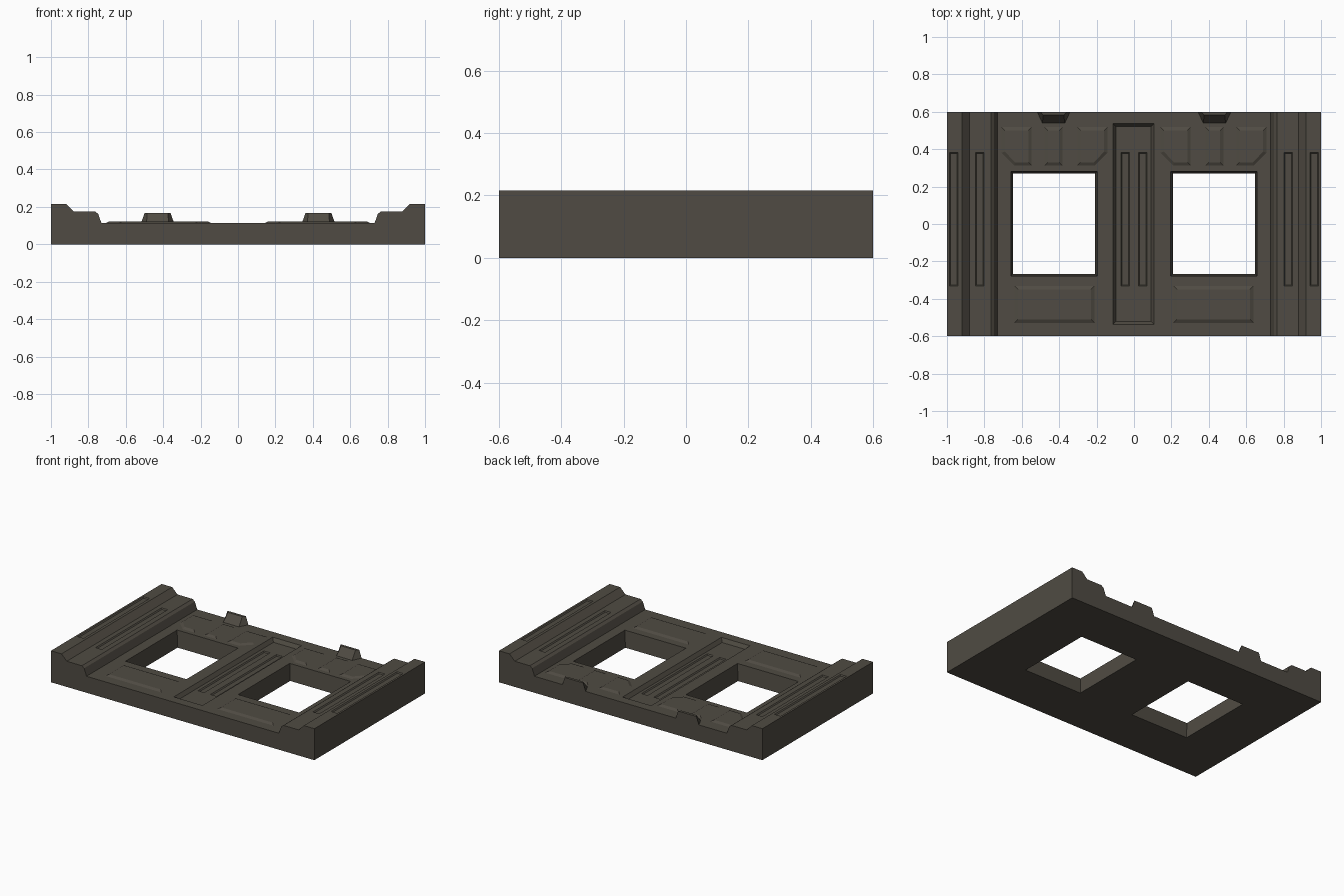
import bpy
import bmesh

if "Cube" in bpy.data.objects:
    bpy.data.objects.remove(bpy.data.objects["Cube"], do_unlink=True)

STONE = (0.08, 0.071, 0.056, 1)
mat = bpy.data.materials.new("dark_stone")
mat.use_nodes = True
mat.diffuse_color = STONE
bsdf = mat.node_tree.nodes["Principled BSDF"]
bsdf.inputs["Base Color"].default_value = STONE
bsdf.inputs["Roughness"].default_value = 0.9

BASE = 0.113      # wall face height
PANEL = 0.122     # raised panel height
STEP = 0.176      # inner pilaster height
TOP = 0.216       # outer pilaster height
BACK = 0.6


def loft(bm, lower, upper):
    """Closed solid between two matching loops of 3D points."""
    a = [bm.verts.new(p) for p in lower]
    b = [bm.verts.new(p) for p in upper]
    n = len(a)
    bm.faces.new(a[::-1])
    bm.faces.new(b)
    for i in range(n):
        j = (i + 1) % n
        bm.faces.new((a[i], a[j], b[j], b[i]))


def rect(x0, x1, y0, y1):
    return [(x0, y0), (x1, y0), (x1, y1), (x0, y1)]


def shrink(pts, d):
    """Move an outline inwards by d on each side."""
    xs, ys = [p[0] for p in pts], [p[1] for p in pts]
    cx, cy = (min(xs) + max(xs)) / 2, (min(ys) + max(ys)) / 2
    kx = 1 - 2 * d / (max(xs) - min(xs))
    ky = 1 - 2 * d / (max(ys) - min(ys))
    return [(cx + (x - cx) * kx, cy + (y - cy) * ky) for x, y in pts]


def at(pts, z):
    return [(x, y, z) for x, y in pts]


def flip(pts):
    return [(-x, y) for x, y in pts][::-1]


def make(name, bm):
    bmesh.ops.recalc_face_normals(bm, faces=bm.faces)
    mesh = bpy.data.meshes.new(name)
    bm.to_mesh(mesh)
    bm.free()
    mesh.materials.append(mat)
    obj = bpy.data.objects.new(name, mesh)
    bpy.context.scene.collection.objects.link(obj)
    return obj


def cut(target, bm):
    """Subtract the solids in bm and bake the result."""
    cutter = make("cutter", bm)
    cutter.hide_render = True
    mod = target.modifiers.new("cut", 'BOOLEAN')
    mod.operation = 'DIFFERENCE'
    mod.solver = 'EXACT'
    mod.object = cutter
    dg = bpy.context.evaluated_depsgraph_get()
    baked = bpy.data.meshes.new_from_object(target.evaluated_get(dg))
    target.modifiers.clear()
    target.data = baked
    bpy.data.objects.remove(cutter, do_unlink=True)


# Wall slab with stepped pilasters, one profile run front to back
half = [(1, 0), (1, TOP), (0.92, TOP), (0.88, STEP), (0.765, STEP),
        (0.748, 0.163), (0.73, BASE)]
profile = half + [(-x, z) for x, z in half[::-1]]
bm = bmesh.new()
loft(bm, [(x, -BACK, z) for x, z in profile], [(x, BACK, z) for x, z in profile])
wall = make("wall_slab", bm)

# Window openings and the sunken centre panel
bm = bmesh.new()
window = rect(0.195, 0.66, -0.28, 0.282)
for outline in (window, flip(window)):
    loft(bm, at(shrink(outline, 0.015), -0.02), at(outline, BASE + 0.01))
centre = rect(-0.115, 0.11, -0.54, 0.54)
DEPTH = 0.025
loft(bm, at(shrink(centre, 0.02), BASE - DEPTH), at(centre, BASE + 0.005))
cut(wall, bm)

# Shallow grooves in the pilasters and centre panel
bm = bmesh.new()
for x, z in ((0.047, BASE - DEPTH), (0.825, STEP), (0.963, TOP)):
    groove = rect(x - 0.026, x + 0.026, -0.335, 0.385)
    for outline in (groove, flip(groove)):
        loft(bm, at(shrink(outline, 0.009), z - 0.007), at(outline, z + 0.003))
cut(wall, bm)

# Raised panels above and below each window
corner = [(0.545, 0.31), (0.64, 0.31), (0.71, 0.38), (0.71, 0.52), (0.545, 0.52)]
inner = [(0.85 - x, y) for x, y in corner][::-1]
panels = {"lower_panel": rect(0.21, 0.64, -0.53, -0.33),
          "upper_outer_panel": corner,
          "upper_middle_panel": rect(0.38, 0.48, 0.31, 0.52),
          "upper_inner_panel": inner}
for name, shape in panels.items():
    for side, outline in (("left", shape), ("right", flip(shape))):
        bm = bmesh.new()
        loft(bm, at(outline, BASE - 0.001), at(shrink(outline, 0.02), PANEL))
        make(side + "_" + name, bm)

# Wedge brackets on the back edge
for side, cx in (("left", 0.43), ("right", -0.43)):
    bm = bmesh.new()
    low = [(cx - 0.06, 0.535), (cx + 0.06, 0.535), (cx + 0.09, BACK), (cx - 0.09, BACK)]
    high = [(cx - 0.055, 0.582), (cx + 0.055, 0.582), (cx + 0.07, BACK), (cx - 0.07, BACK)]
    loft(bm, at(low, BASE - 0.005), at(high, 0.166))
    make(side + "_bracket", bm)
